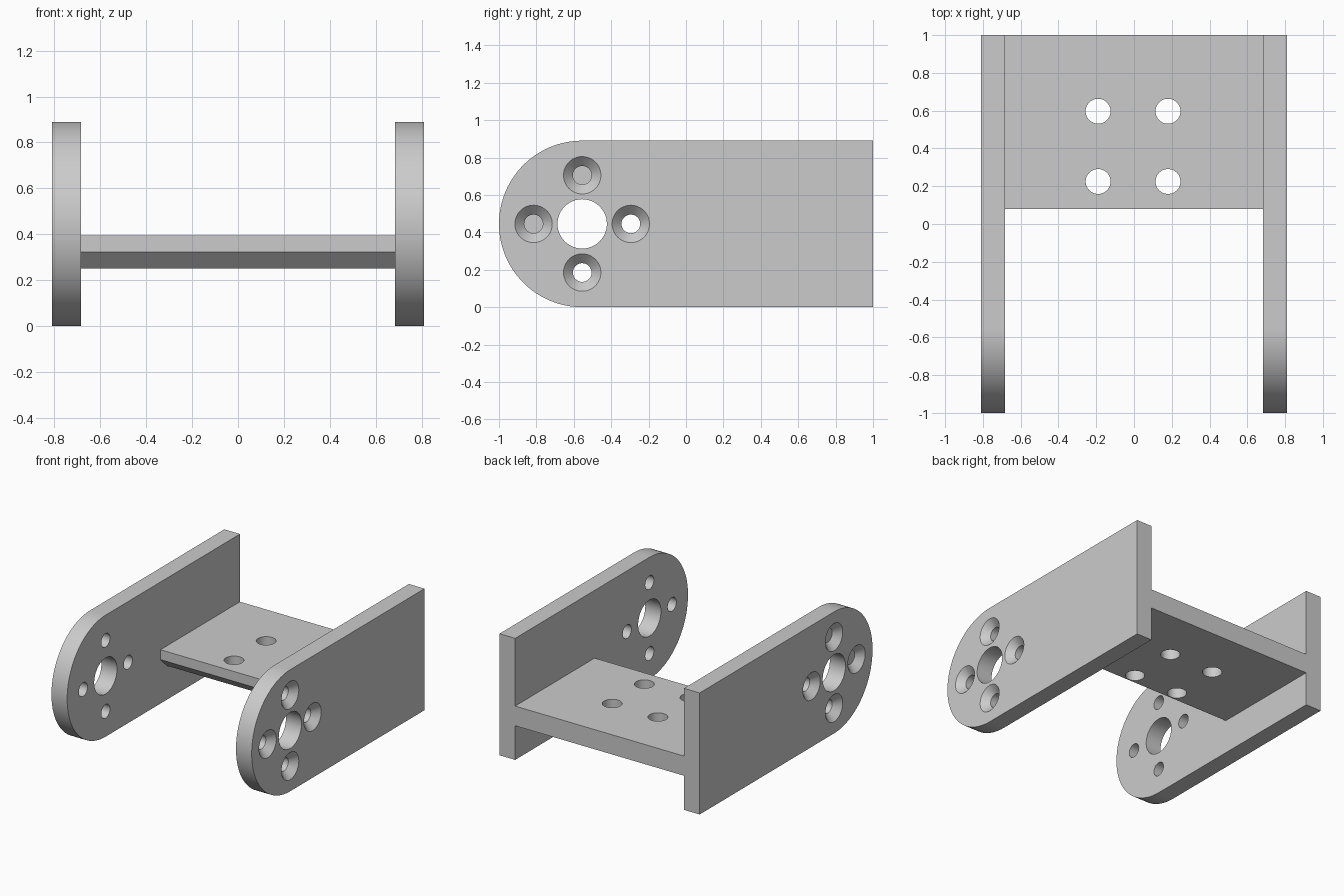
import bpy
import bmesh
from math import cos, sin, pi, radians
from mathutils import Matrix, Vector

cube = bpy.data.objects.get("Cube")
if cube:
    bpy.data.objects.remove(cube, do_unlink=True)

GREY = (0.6, 0.6, 0.6, 1)
grey = bpy.data.materials.new("light grey")
grey.use_nodes = True
grey.diffuse_color = GREY
grey.node_tree.nodes["Principled BSDF"].inputs["Base Color"].default_value = GREY

OUTER, INNER = 0.811, 0.684      # side plate faces
RADIUS = 0.445                   # rounded end
PIVOT_Y = RADIUS - 1


def add_object(name, bm):
    bmesh.ops.recalc_face_normals(bm, faces=bm.faces)
    mesh = bpy.data.meshes.new(name)
    bm.to_mesh(mesh)
    bm.free()
    mesh.materials.append(grey)
    obj = bpy.data.objects.new(name, mesh)
    bpy.context.collection.objects.link(obj)
    return obj


def extrude_profile(name, profile, x0, x1):
    """Extrude a (y, z) outline along x."""
    bm = bmesh.new()
    face = bm.faces.new([bm.verts.new((x0, y, z)) for y, z in profile])
    moved = bmesh.ops.extrude_face_region(bm, geom=[face])["geom"]
    verts = [v for v in moved if isinstance(v, bmesh.types.BMVert)]
    bmesh.ops.translate(bm, verts=verts, vec=(x1 - x0, 0, 0))
    return add_object(name, bm)


def drill(obj, start, end, r_start, r_end):
    """Cut a round or tapered hole from start to end."""
    start, end = Vector(start), Vector(end)
    axis = end - start
    turn = axis.to_track_quat("Z", "Y").to_matrix().to_4x4()
    bm = bmesh.new()
    bmesh.ops.create_cone(bm, cap_ends=True, segments=48, radius1=r_start,
                          radius2=r_end, depth=axis.length,
                          matrix=Matrix.Translation((start + end) / 2) @ turn)
    cutter = add_object("cutter", bm)
    cutter.hide_render = True
    mod = obj.modifiers.new("hole", "BOOLEAN")
    mod.operation = "DIFFERENCE"
    mod.solver = "EXACT"
    mod.object = cutter
    bpy.context.view_layer.objects.active = obj
    bpy.ops.object.modifier_apply(modifier=mod.name)
    bpy.data.objects.remove(cutter, do_unlink=True)


def finish(obj):
    bpy.ops.object.select_all(action="DESELECT")
    obj.select_set(True)
    bpy.context.view_layer.objects.active = obj
    bpy.ops.object.shade_smooth_by_angle(angle=radians(25))


# Side plates with a rounded front end, pivot hole and countersunk screw holes
STEPS = 64
outline = [(PIVOT_Y - RADIUS * sin(pi * i / STEPS), RADIUS + RADIUS * cos(pi * i / STEPS))
           for i in range(STEPS + 1)]
outline += [(1, 0), (1, 2 * RADIUS)]

for name, s in (("left_side_plate", 1), ("right_side_plate", -1)):
    plate = extrude_profile(name, outline, s * INNER, s * OUTER)
    drill(plate, (s * 0.6, PIVOT_Y, RADIUS), (s * 0.9, PIVOT_Y, RADIUS), 0.132, 0.132)
    for k in range(4):
        y = PIVOT_Y + 0.26 * cos(k * pi / 2)
        z = RADIUS + 0.26 * sin(k * pi / 2)
        drill(plate, (s * 0.6, y, z), (s * 0.9, y, z), 0.05, 0.05)
        # Taper runs slightly past the outer face for a clean cut
        drill(plate, (s * (OUTER - 0.05), y, z), (s * (OUTER + 0.01), y, z), 0.05, 0.11)
    finish(plate)

# Cross plate with a chamfered lower front edge and four mounting holes
cross = extrude_profile("cross_plate",
                        [(0.08, 0.394), (0.08, 0.322), (0.152, 0.25), (1, 0.25), (1, 0.394)],
                        -INNER, INNER)
for x in (-0.19, 0.18):
    for y in (0.225, 0.597):
        drill(cross, (x, y, 0.1), (x, y, 0.6), 0.066, 0.066)
finish(cross)
